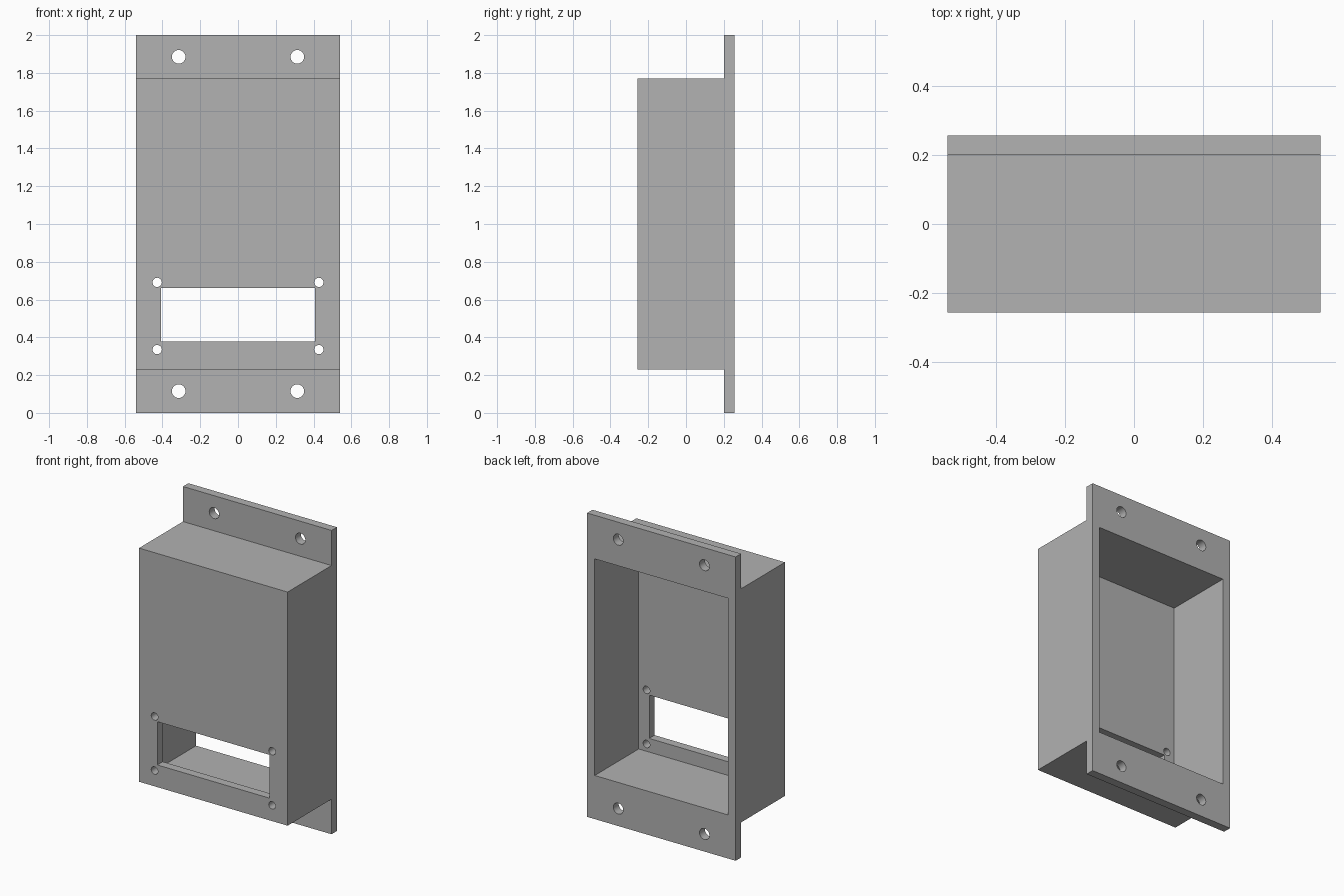
import bpy
import bmesh
from math import radians
from mathutils import Matrix, Vector

cube = bpy.data.objects.get("Cube")
if cube:
    bpy.data.objects.remove(cube, do_unlink=True)

# Main dimensions
HALF_W, HALF_D, HEIGHT = 0.541, 0.2565, 2.0
WALL = 0.056
BODY_LOW, BODY_HIGH = 0.231, 1.769
FLANGE_Y = HALF_D - WALL

grey = bpy.data.materials.new("plain grey")
grey.use_nodes = True
colour = (0.445, 0.445, 0.445, 1)
grey.diffuse_color = colour
grey.node_tree.nodes["Principled BSDF"].inputs["Base Color"].default_value = colour


def make_object(name, bm):
    bmesh.ops.recalc_face_normals(bm, faces=bm.faces)
    mesh = bpy.data.meshes.new(name)
    bm.to_mesh(mesh)
    bm.free()
    mesh.materials.append(grey)
    obj = bpy.data.objects.new(name, mesh)
    bpy.context.collection.objects.link(obj)
    return obj


def add_box(bm, low, high):
    low, high = Vector(low), Vector(high)
    bmesh.ops.create_cube(bm, size=1, matrix=Matrix.Translation((low + high) / 2)
                          @ Matrix.Diagonal((high - low).to_4d()))


def add_drill(bm, x, y, z, radius):
    bmesh.ops.create_cone(bm, cap_ends=True, segments=32, radius1=radius,
                          radius2=radius, depth=0.16,
                          matrix=Matrix.Translation((x, y, z))
                          @ Matrix.Rotation(radians(90), 4, 'X'))


# Enclosure: side profile of body and flanges, extruded across the width
profile = [(HALF_D, 0), (HALF_D, HEIGHT), (FLANGE_Y, HEIGHT), (FLANGE_Y, BODY_HIGH),
           (-HALF_D, BODY_HIGH), (-HALF_D, BODY_LOW), (FLANGE_Y, BODY_LOW), (FLANGE_Y, 0)]
bm = bmesh.new()
side = bm.faces.new([bm.verts.new((-HALF_W, y, z)) for y, z in profile])
extruded = bmesh.ops.extrude_face_region(bm, geom=[side])["geom"]
bmesh.ops.translate(bm, vec=(2 * HALF_W, 0, 0),
                    verts=[v for v in extruded if isinstance(v, bmesh.types.BMVert)])
enclosure = make_object("enclosure", bm)

# Cavity open at the back
bm = bmesh.new()
add_box(bm, (WALL - HALF_W, WALL - HALF_D, BODY_LOW + WALL),
        (HALF_W - WALL, HALF_D + 0.1, BODY_HIGH - WALL))
cavity = make_object("cavity_cutter", bm)

# Display window, its screw holes and the flange mounting holes
bm = bmesh.new()
add_box(bm, (-0.408, -HALF_D - 0.05, 0.377), (0.408, -HALF_D + 0.11, 0.662))
for sign in (-1, 1):
    for z in (0.335, 0.691):
        add_drill(bm, sign * 0.428, -HALF_D + WALL / 2, z, 0.0245)
    for z in (0.115, 1.885):
        add_drill(bm, sign * 0.314, HALF_D - WALL / 2, z, 0.036)
openings = make_object("openings_cutter", bm)

for cutter in (cavity, openings):
    cutter.hide_render = True
    cut = enclosure.modifiers.new(cutter.name, 'BOOLEAN')
    cut.operation = 'DIFFERENCE'
    cut.solver = 'EXACT'
    cut.object = cutter

# Apply the cuts and discard the cutters
bpy.context.view_layer.update()
graph = bpy.context.evaluated_depsgraph_get()
enclosure_mesh = bpy.data.meshes.new_from_object(enclosure.evaluated_get(graph))
enclosure.modifiers.clear()
enclosure.data = enclosure_mesh
for cutter in (cavity, openings):
    bpy.data.objects.remove(cutter, do_unlink=True)

# Round hole walls, sharp box edges
bpy.ops.object.select_all(action='DESELECT')
enclosure.select_set(True)
bpy.context.view_layer.objects.active = enclosure
bpy.ops.object.shade_smooth_by_angle(angle=radians(30))
